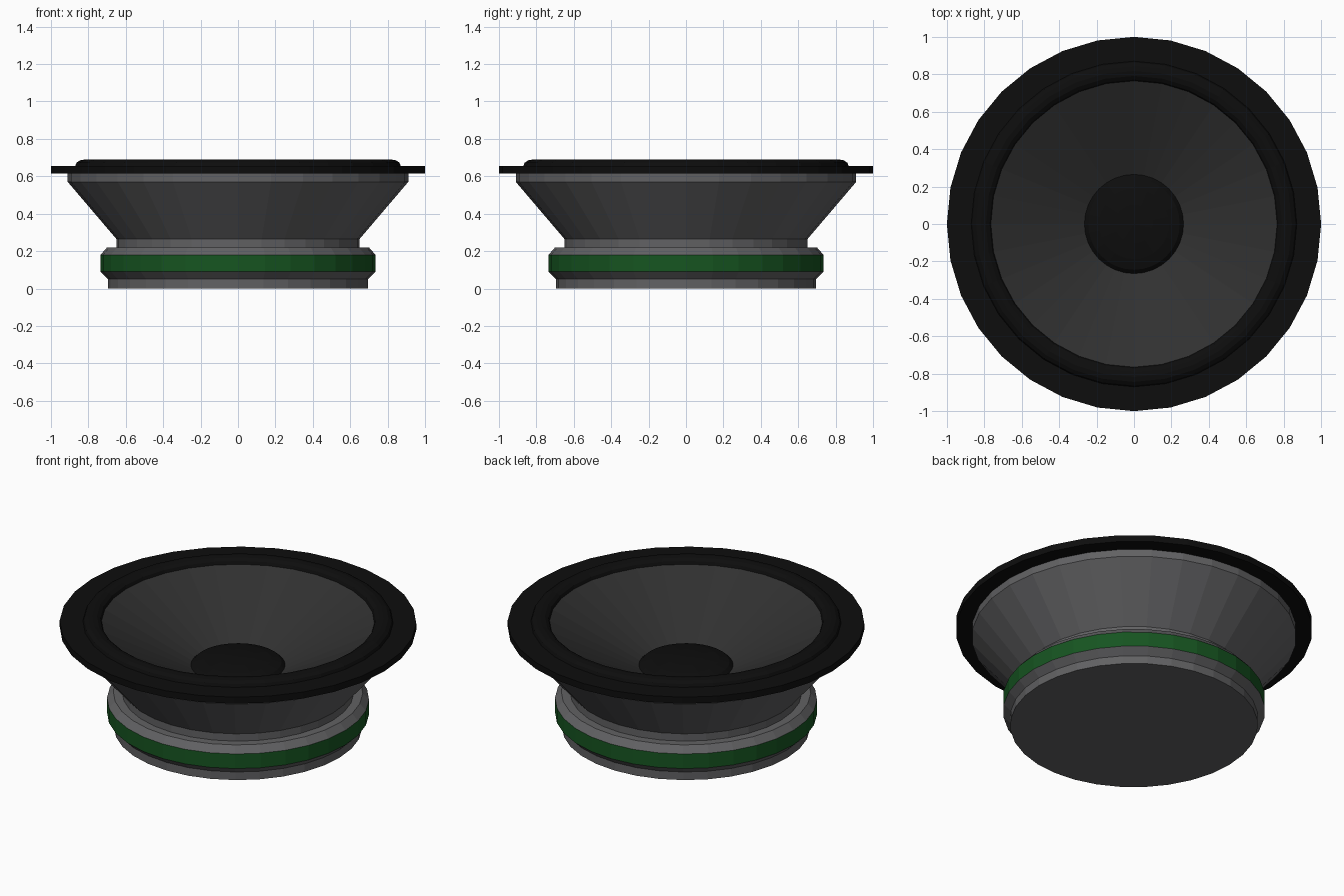
import bpy, bmesh
from math import cos, sin, pi

if "Cube" in bpy.data.objects:
    bpy.data.objects.remove(bpy.data.objects["Cube"])

SIDES = 32


def material(name, rgb):
    m = bpy.data.materials.new(name)
    m.diffuse_color = (*rgb, 1)
    m.use_nodes = True
    m.node_tree.nodes["Principled BSDF"].inputs["Base Color"].default_value = m.diffuse_color
    return m


def lathe(name, profile, mat):
    """Revolve (radius, z) points about z; profiles run so faces point outward."""
    bm = bmesh.new()
    rings = []
    for r, z in profile:
        if r == 0:
            rings.append([bm.verts.new((0, 0, z))] * SIDES)
        else:
            rings.append([bm.verts.new((r * cos(2 * pi * i / SIDES),
                                        r * sin(2 * pi * i / SIDES), z))
                          for i in range(SIDES)])
    for a, b in zip(rings, rings[1:]):
        for i in range(SIDES):
            j = (i + 1) % SIDES
            bm.faces.new(dict.fromkeys((a[i], a[j], b[j], b[i])))
    mesh = bpy.data.meshes.new(name)
    bm.to_mesh(mesh)
    bm.free()
    mesh.materials.append(mat)
    ob = bpy.data.objects.new(name, mesh)
    bpy.context.collection.objects.link(ob)
    return ob


metal = material("dark_metal", (0.12, 0.12, 0.125))
green = material("green_band", (0.008, 0.09, 0.015))
rubber = material("black_rubber", (0.004, 0.004, 0.004))
paper = material("cone_paper", (0.03, 0.03, 0.03))

# Magnet: bottom plate, coloured band, top plate
lathe("magnet_bottom_plate", [(0, 0), (0.695, 0), (0.695, 0.05), (0.735, 0.09)], metal)
lathe("magnet_band", [(0.735, 0.09), (0.735, 0.18)], green)
lathe("magnet_top_plate", [(0.735, 0.18), (0.70, 0.22), (0.65, 0.22)], metal)

# Flared basket
lathe("basket", [(0.65, 0.22), (0.65, 0.265), (0.91, 0.57), (0.91, 0.615)], metal)

# Mounting flange with the half-roll surround
roll = [(0.8175 + 0.0525 * cos(t * pi / 6), 0.655 + 0.035 * sin(t * pi / 6))
        for t in range(7)]
lathe("flange", [(0.91, 0.615), (1, 0.615), (1, 0.655), (0.87, 0.655)], rubber)
lathe("surround", roll, rubber)

# Cone and dust cap
lathe("speaker_cone", [(0.765, 0.655), (0.265, 0.39)], paper)
cap = [(0.265 * cos(t * pi / 8), 0.39 + 0.05 * sin(t * pi / 8)) for t in range(4)]
lathe("dust_cap", cap + [(0, 0.44)], rubber)
